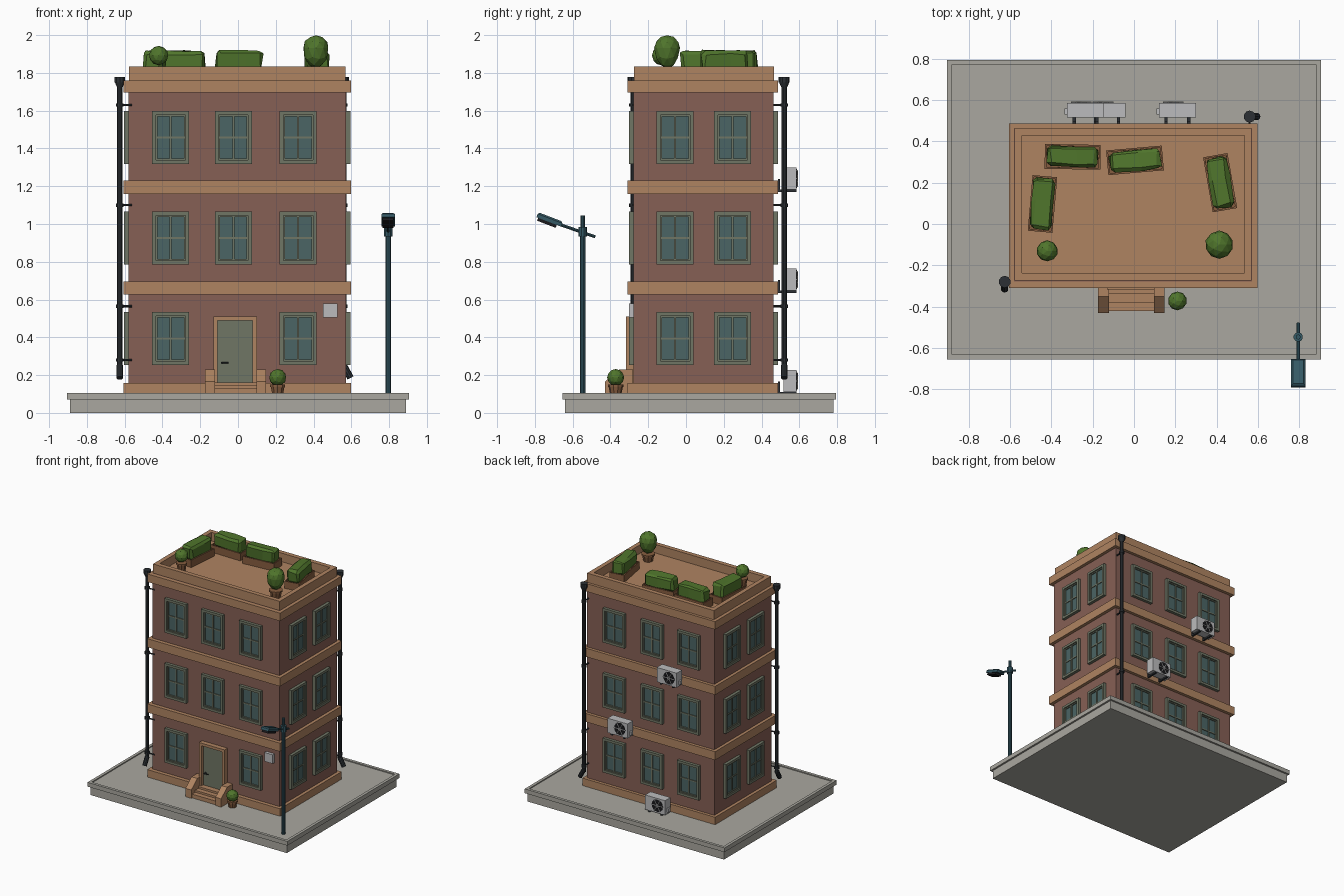
import bpy, bmesh, math, random
from mathutils import Vector, Matrix

if "Cube" in bpy.data.objects:
    bpy.data.objects.remove(bpy.data.objects["Cube"])
random.seed(4)
R = math.radians

def mat(name, *c):
    m = bpy.data.materials.new(name)
    m.diffuse_color = (*c, 1)
    m.use_nodes = True
    m.node_tree.nodes["Principled BSDF"].inputs["Base Color"].default_value = m.diffuse_color
    return m

BRICK = mat("brick", .24, .115, .09)
TRIM = mat("trim", .43, .23, .12)
STONE = mat("stone", .40, .39, .35)
FRAME = mat("window_paint", .16, .18, .13)
GLASS = mat("glass", .07, .13, .13)
LEAF = mat("leaf", .08, .18, .025)
POT = mat("planter_brown", .24, .11, .05)
PIPE = mat("pipe_dark", .025, .03, .035)
LAMP = mat("lamp_blue", .035, .10, .13)
METAL = mat("metal_pale", .50, .50, .51)
BLACK = mat("black", .01, .01, .012)

def finish(bm, name, *mats, M=None):
    me = bpy.data.meshes.new(name)
    bmesh.ops.recalc_face_normals(bm, faces=bm.faces[:])
    bm.to_mesh(me)
    bm.free()
    for m in mats:
        me.materials.append(m)
    return place(name, me, M or Matrix())

def place(name, me, M):
    ob = bpy.data.objects.new(name, me)
    ob.matrix_world = M
    bpy.context.collection.objects.link(ob)
    return ob

def paint(verts, mi):
    for f in {f for v in verts for f in v.link_faces}:
        f.material_index = mi

def add_box(bm, x0, x1, y0, y1, z0, z1, mi=0):
    M = Matrix.Translation(((x0+x1)/2, (y0+y1)/2, (z0+z1)/2)) @ Matrix.Diagonal((x1-x0, y1-y0, z1-z0, 1))
    paint(bmesh.ops.create_cube(bm, size=1, matrix=M)["verts"], mi)

def box(name, m, *b, M=None):
    bm = bmesh.new()
    add_box(bm, *b)
    return finish(bm, name, m, M=M)

def tray(name, m, inset, depth, *b, M=None):
    """Box whose top face is inset and pushed down."""
    bm = bmesh.new()
    add_box(bm, *b)
    bm.normal_update()
    top = max(bm.faces, key=lambda f: f.calc_center_median().z)
    for t in (inset, .0002):
        bmesh.ops.inset_region(bm, faces=[top], thickness=t)
    for v in top.verts:
        v.co.z -= depth
    return finish(bm, name, m, M=M)

def add_rod(bm, a, b, r0, r1=None, n=10, mi=0):
    a, b = Vector(a), Vector(b)
    d = b - a
    M = Matrix.Translation((a+b)/2) @ d.to_track_quat('Z', 'Y').to_matrix().to_4x4()
    paint(bmesh.ops.create_cone(bm, cap_ends=True, segments=n, radius1=r0, radius2=r0 if r1 is None else r1,
                                depth=d.length, matrix=M)["verts"], mi)

# Ground slab and building mass
box("slab_lower", STONE, -.89, .89, -.64, .78, 0, .07)
tray("slab_upper", STONE, .033, .008, -.905, .905, -.655, .795, .07, .105)
box("brick_walls", BRICK, -.58, .572, -.279, .462, .09, 1.76)
for i, (z0, z1) in enumerate([(.09, .158), (.626, .695), (1.16, 1.23), (1.695, 1.76)]):
    box(f"trim_band_{i}", TRIM, -.605, .598, -.31, .487, z0, z1)
tray("roof_parapet", TRIM, .051, .07, -.578, .57, -.274, .465, 1.755, 1.835)

# Window: outer frame, sash, mullions and glass, facing local -y
wb = bmesh.new()
W, H = .098, .14
def ring(w, h, t, y):
    for s in (-1, 1):
        add_box(wb, *sorted((s*w, s*(w-t))), y, .01, -h, h)
        add_box(wb, -w+t, w-t, y, .01, *sorted((s*h, s*(h-t))))
ring(W, H, .02, -.024)
ring(W-.02, H-.02, .008, -.015)
add_box(wb, -.005, .005, -.015, .01, -H+.028, H-.028)
add_box(wb, -W+.028, W-.028, -.013, .01, -.005, .005)
add_box(wb, -W+.02, W-.02, -.007, .008, -H+.02, H-.02, 1)
proto = finish(wb, "window", FRAME, GLASS)
wmesh = proto.data
bpy.data.objects.remove(proto)

def window(name, x, y, z, ang):
    place(name, wmesh, Matrix.Translation((x, y, z)) @ Matrix.Rotation(R(ang), 4, 'Z'))

for fl, z in enumerate((.394, .926, 1.458)):
    for x in (-.357, -.024, .318):
        if fl or x != -.024:
            window("front_window", x, -.279, z, 0)
        window("back_window", x, .462, z, 180)
    for y in (-.058, .247):
        window("right_window", .572, y, z, 90)
        window("left_window", -.58, y, z, -90)

# Door, surround, handle and blank wall plaque
bm = bmesh.new()
add_box(bm, -.13, -.108, -.318, -.27, .15, .51)
add_box(bm, .077, .1, -.318, -.27, .15, .51)
add_box(bm, -.108, .077, -.318, -.27, .488, .51)
finish(bm, "door_surround", TRIM)
box("door", FRAME, -.108, .077, -.295, -.27, .155, .488)
bm = bmesh.new()
add_rod(bm, (-.085, -.29, .265), (-.085, -.315, .265), .006)
add_rod(bm, (-.088, -.313, .265), (-.05, -.313, .265), .004)
finish(bm, "door_handle", PIPE)
box("wall_plaque", METAL, .45, .526, -.303, -.275, .505, .578)

# Entrance steps with sloped cheek walls
for i, y in enumerate((-.42, -.38, -.34)):
    box(f"step_{i}", TRIM, -.125, .1, y, -.27, .095, .128 + .016*i)
for x0, x1 in ((-.175, -.122), (.097, .148)):
    bm = bmesh.new()
    f = bm.faces.new([bm.verts.new((x0, y, z)) for y, z in
                      ((-.28, .095), (-.28, .23), (-.352, .23), (-.43, .165), (-.43, .095))])
    r = bmesh.ops.extrude_face_region(bm, geom=[f])
    bmesh.ops.translate(bm, vec=(x1-x0, 0, 0), verts=[g for g in r["geom"] if isinstance(g, bmesh.types.BMVert)])
    finish(bm, "step_cheek", TRIM)

# Potted round shrubs
def shrub(name, x, y, z0, zp, rp, zc, r, stretch):
    bm = bmesh.new()
    add_rod(bm, (x, y, z0), (x, y, zp-.012), rp*.7, rp*.9)
    add_rod(bm, (x, y, zp-.012), (x, y, zp), rp)
    finish(bm, name + "_pot", POT)
    bm = bmesh.new()
    bmesh.ops.create_icosphere(bm, subdivisions=2, radius=r)
    for v in bm.verts:
        v.co *= random.uniform(.97, 1.01)
        if v.co.z < 0:
            v.co.z *= stretch
    finish(bm, name + "_leaves", LEAF, M=Matrix.Translation((x, y, zc)))

shrub("door_shrub", .21, -.372, .095, .15, .042, .187, .046, 1)
shrub("small_roof_shrub", -.42, -.13, 1.765, 1.835, .042, 1.892, .052, 1)
shrub("large_roof_shrub", .413, -.10, 1.765, 1.825, .052, 1.932, .069, 1.6)

# Roof hedges in planter boxes
for x, y, ang in ((-.297, .325, -1), (.005, .308, 5), (-.443, .097, 85), (.417, .2, 100)):
    M = Matrix.Translation((x, y, 0)) @ Matrix.Rotation(R(ang), 4, 'Z')
    tray("hedge_planter", POT, .012, .012, -.135, .135, -.06, .06, 1.762, 1.825, M=M)
    bm = bmesh.new()
    add_box(bm, -.122, .122, -.05, .05, 1.81, 1.917)
    bmesh.ops.bevel(bm, geom=bm.edges[:], offset=.016, segments=1, affect='EDGES')
    bmesh.ops.bisect_plane(bm, geom=bm.verts[:]+bm.edges[:]+bm.faces[:], plane_co=(.02, 0, 0), plane_no=(1, .2, 0))
    for v in bm.verts:
        v.co += Vector([random.uniform(-.006, .006) for _ in range(3)])
    finish(bm, "hedge", LEAF, M=M)

# Drain pipes: w points to the wall, s is the spout direction
def drain(name, p, w, s):
    at = lambda z, o=Vector(): Vector(p) + o + Vector((0, 0, z))
    bm = bmesh.new()
    add_rod(bm, at(.235), at(1.75), .015)
    add_rod(bm, at(1.725), at(1.752), .016, .028)
    add_rod(bm, at(1.75), at(1.778), .029)
    add_rod(bm, at(.25), at(.185, Vector(s)*.036), .018)
    for z in (.28, .565, 1.1, 1.63):
        add_rod(bm, at(z-.009), at(z+.009), .021)
        add_rod(bm, at(z), at(z, Vector(w)*.065), .006, n=6)
    finish(bm, name, PIPE)

drain("front_left_drain", (-.626, -.28, 0), (1, 0, 0), (0, -1, 0))
drain("back_right_drain", (.56, .52, 0), (0, -1, 0), (1, 0, 0))

# Air conditioners on the back wall: body, fan, guard, brackets
for x, z in ((-.235, 1.238), (.21, .703), (-.13, .166)):
    bm = bmesh.new()
    add_box(bm, -.09, .09, .515, .585, -.056, .062)
    add_box(bm, -.102, -.09, .53, .56, -.04, -.01)
    add_rod(bm, (-.02, .58, .003), (-.02, .587, .003), .05, n=16, mi=1)
    add_rod(bm, (-.02, .585, .003), (-.02, .591, .003), .014)
    for k in range(3):
        c, s = math.cos(k*R(60))*.05, math.sin(k*R(60))*.05
        add_rod(bm, (-.02-c, .588, .003-s), (-.02+c, .588, .003+s), .004, n=4)
    for bx in (-.055, .055):
        add_box(bm, bx-.008, bx+.008, .455, .585, -.068, -.056, 2)
        add_box(bm, bx-.008, bx+.008, .487, .497, -.068, .0, 2)
    finish(bm, "air_conditioner", METAL, BLACK, PIPE, M=Matrix.Translation((x, 0, z)))

# Street lamp: post, collar, tilted arm and head
bm = bmesh.new()
lx, ly = .795, -.547
add_rod(bm, (lx, ly, .095), (lx, ly, .94), .015)
add_rod(bm, (lx, ly, .93), (lx, ly, 1.045), .012)
add_rod(bm, (lx, ly, .935), (lx, ly, .985), .023)
add_rod(bm, (lx, -.48, .932), (lx, -.67, .998), .008, n=8)
finish(bm, "lamp_post", LAMP)
tilt = Matrix.Translation((lx, -.722, 1.022)) @ Matrix.Rotation(R(-21), 4, 'X')
bm = bmesh.new()
add_box(bm, -.035, .035, -.07, .07, -.012, .016)
bmesh.ops.bevel(bm, geom=[e for e in bm.edges if sum(v.co.z for v in e.verts) > .02],
                offset=.009, segments=1, affect='EDGES')
finish(bm, "lamp_head", LAMP, M=tilt)
box("lamp_lens", BLACK, -.029, .029, -.06, .045, -.028, -.01, M=tilt)
